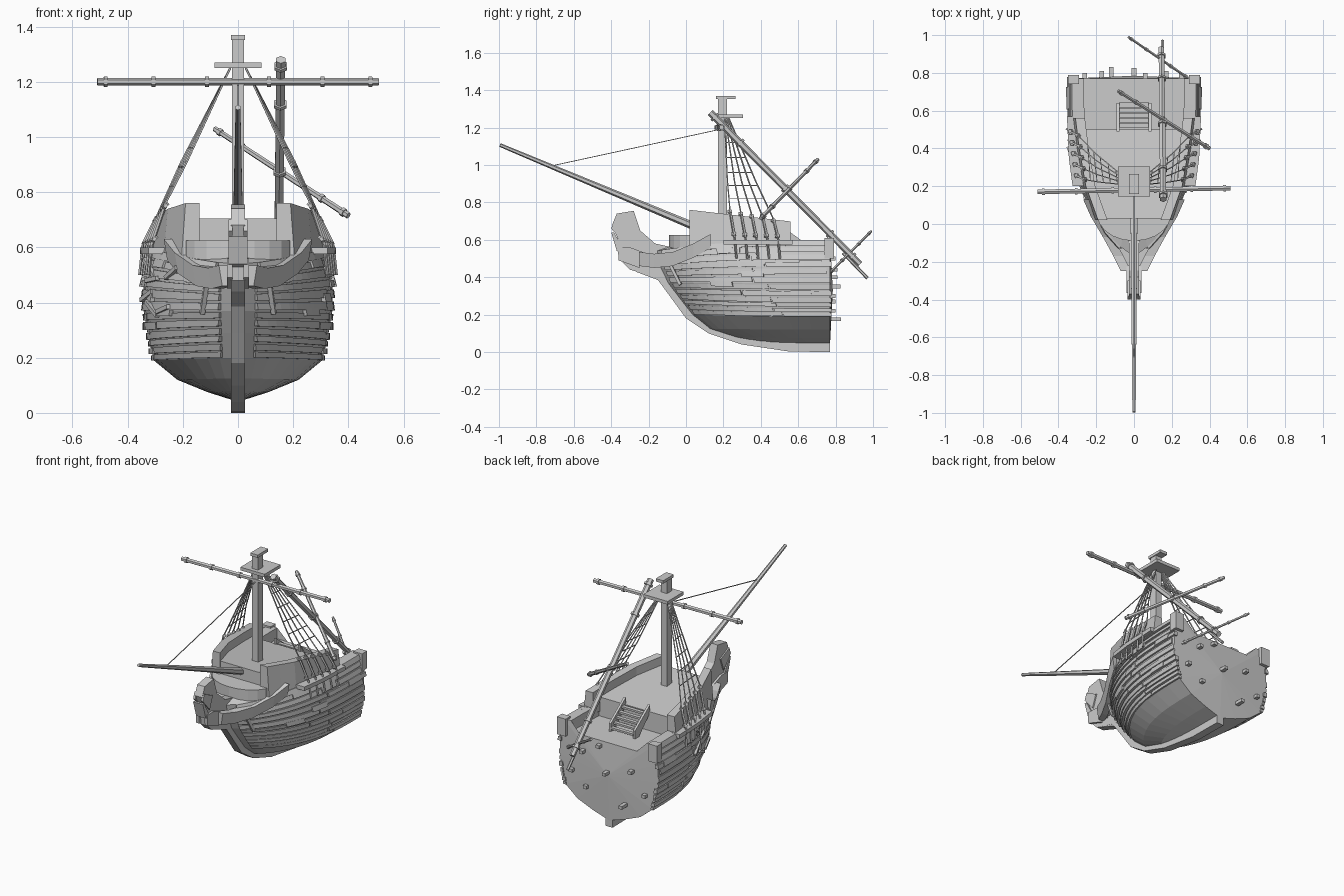
import bpy, bmesh, math, random
from mathutils import Vector

if "Cube" in bpy.data.objects:
    bpy.data.objects.remove(bpy.data.objects["Cube"])

random.seed(4)


def make(name, verts, faces, mirror=False):
    me = bpy.data.meshes.new(name)
    me.from_pydata([tuple(v) for v in verts], [], faces)
    bm = bmesh.new()
    bm.from_mesh(me)
    bmesh.ops.recalc_face_normals(bm, faces=bm.faces)
    bm.to_mesh(me)
    bm.free()
    ob = bpy.data.objects.new(name, me)
    bpy.context.collection.objects.link(ob)
    if mirror:
        ob.modifiers.new("mirror", "MIRROR")
    return ob


def loft(name, rings, mirror=False):
    """Skin a row of closed rings and cap both ends."""
    n = len(rings[0])
    faces = [(i*n + j, i*n + (j+1) % n, (i+1)*n + (j+1) % n, (i+1)*n + j)
             for i in range(len(rings)-1) for j in range(n)]
    faces += [tuple(range(n)), tuple(range((len(rings)-1)*n, len(rings)*n))]
    return make(name, [v for r in rings for v in r], faces, mirror)


def spar(name, a, b, r1, r2=None, sides=6, mirror=False):
    a, b = Vector(a), Vector(b)
    q = (b-a).to_track_quat('Z', 'Y')
    ang = [2*math.pi*(k+.5)/sides for k in range(sides)]
    return loft(name, [[p + q @ Vector((r*math.cos(t), r*math.sin(t), 0)) for t in ang]
                       for p, r in ((a, r1), (b, r2 or r1))], mirror)


def banded(name, a, b, r1, r2, at):
    """Spar with raised collars at the given fractions."""
    spar(name, a, b, r1, r2)
    a, b = Vector(a), Vector(b)
    d = (b-a).normalized()*.007
    for f in at:
        p = a.lerp(b, f)
        spar(name + "_collar", p-d, p+d, (r1+(r2-r1)*f)*1.4)


def box(name, x, y, z, mirror=False):
    return loft(name, [[(x[0], v, z[0]), (x[1], v, z[0]), (x[1], v, z[1]), (x[0], v, z[1])] for v in y], mirror)


def plate(name, yz, x0, x1, mirror=False):
    return loft(name, [[(x, y, z) for y, z in yz] for x in (x0, x1)], mirror)


def interp(pts, v):
    for (a, p), (b, q) in zip(pts, pts[1:]):
        if v <= b:
            return p + (q-p)*max(0, (v-a)/(b-a))
    return pts[-1][1]


# Hull lines: stern half-width, stern height, stem y, stem height
LINES = [(0, .04, .40, .045), (.11, .075, .25, .08), (.22, .12, .12, .125), (.305, .19, .03, .2),
         (.325, .27, -.04, .29), (.342, .37, -.10, .37), (.342, .48, -.14, .45), (.32, .6, -.16, .54),
         (.265, .6, -.10, .56), (.265, .53, -.10, .53), (0, .53, -.10, .53)]


def hull_pt(s, t):
    i = min(int(s), len(LINES)-2)
    xs, zs, yb, zb = [p + (q-p)*(s-i) for p, q in zip(LINES[i], LINES[i+1])]
    u = max(0, t)
    f = max(0, 1-u**3)**.8
    return Vector((xs*(.05+.95*f), .77+t*(yb-.77), zs+(zb-zs)*u**2.5))


# Hull shell with fan-shaped transom
T = [0, .15, .3, .42, .54, .65, .75, .84, .91, .96, 1]
N = len(LINES)
verts = [hull_pt(s, t) for t in T for s in range(N)] + [Vector((0, .785, .33))]
faces = [(i*N+j, i*N+j+1, (i+1)*N+j+1, (i+1)*N+j) for i in range(len(T)-1) for j in range(N-1)]
faces += [(j, j+1, len(verts)-1) for j in range(N-1)]
make("hull", verts, faces, True)


# Overlapping hull planks
def plank(s0, s1, t0, t1, off):
    rings = []
    for k in range(12):
        t = t0+(t1-t0)*k/11
        a, b = hull_pt(s0, t), hull_pt(s1, t)
        o = Vector((off, -off*t*t, 0))
        rings.append([a-o, a+o, b+o*.6, b-o])
    loft("hull_plank", rings, True)


s = 3.0
while s < 6.65:
    w = random.uniform(.2, .3)
    cut = random.uniform(.3, .6)
    off = random.uniform(.007, .014)
    plank(s, s+w, random.choice([-.01, 0, .02]), cut, off)
    plank(s+.02, s+w+.03, cut+.01, .97, random.uniform(.007, .013))
    s += w + random.uniform(.06, .13)
plank(6.75, 7, 0, .96, .014)

# Patch boards and loose boards on the hull
for s, t in ((4.3, .12), (5.3, .4), (6.2, .3), (5.8, .05), (4.8, .6), (6.5, .52)):
    plank(s, s+.3, t, t+.13, .017)
for k in range(6):
    p = hull_pt(random.uniform(4.6, 6.6), random.uniform(.45, .75))
    p.x = -p.x-.014
    d = Vector((.02, -.05, random.uniform(-.04, .04)))
    spar("loose_board", p-d, p+d, .011, sides=4)

# Keel and stem
outer = [(.77, 0), (.55, .003), (.3, .04), (.12, .1), (0, .18), (-.08, .29), (-.15, .385), (-.27, .43)]
inner = [(.77, .05), (.55, .055), (.32, .09), (.16, .15), (.05, .22), (-.02, .32), (-.09, .42), (-.24, .5)]
loft("keel", [[(-.025, a[0], a[1]), (.025, a[0], a[1]), (.025, b[0], b[1]), (-.025, b[0], b[1])]
              for a, b in zip(outer, inner)])

# Beak with curled head
plate("beak", [(-.03, .38), (-.155, .40), (-.3, .44), (-.34, .48), (-.35, .57), (-.395, .68), (-.37, .74),
               (-.28, .755), (-.245, .65), (-.165, .58), (-.03, .55)], -.026, .026)
plate("beak_cheek", [(-.25, .45), (-.36, .49), (-.365, .56), (-.30, .56), (-.22, .53)], .02, .04, True)
plate("beak_scroll", [(-.33, .58), (-.40, .66), (-.385, .70), (-.30, .66)], .02, .034, True)
plate("beak_foot", [(-.2, .46), (-.37, .54), (-.40, .64), (-.385, .64), (-.34, .56)], -.034, .034)

# Rails from hull to beak, head deck and rounded bow block
rail = [(.245, .13, .59), (.205, .04, .54), (.14, -.07, .495), (.085, -.17, .485), (.045, -.25, .495)]
loft("head_rail", [[(x-.03, y, z-.035), (x+.012, y, z-.035), (x+.024, y, z+.04), (x-.03, y, z+.04)]
                   for x, y, z in rail], True)
loft("head_deck", [[(-w, y, .47), (w, y, .47), (w, y, .5), (-w, y, .5)]
                   for y, w in ((.03, .18), (-.07, .12), (-.17, .07), (-.27, .03))])
arc = [(.195*math.cos(a), .05-.14*math.sin(a)) for a in [math.pi*k/10 for k in range(11)]]
loft("bow_block", [[(x, y, z) for x, y in arc] for z in (.47, .625)])
for x in (.08, .13):
    spar("head_knee", (x, -.03, .36), (x-.02, -.10, .5), .012, sides=4, mirror=True)

# Raised deck and its bulwarks
WIDTH = [(.02, .19), (.2, .255), (.4, .29), (.56, .31)]
top = lambda y: .76-.115*(y-.02)
loft("raised_deck", [[(-w, y, .5), (w, y, .5), (w, y, top(y)-.055), (-w, y, top(y)-.055)]
                     for y, w in [(y, interp(WIDTH, y)-.02) for y in (.03, .12, .2, .3, .4, .5)]])
loft("bulwark", [[(w-.05, y, .56), (w+.015, y, .56), (w, y, top(y)), (w-.05, y, top(y))]
                 for y, w in [(y, interp(WIDTH, y)) for y in (.02, .1, .2, .3, .4, .5, .56)]], True)
box("stern_post", (.29, .35), (.74, .79), (.5, .61), True)

# Ladder to the raised deck
plate("ladder_side", [(.49, .64), (.49, .69), (.64, .58), (.64, .53), (.6, .53)], .078, .092, True)
for k in range(5):
    y, z = .51+.027*k, .65-.023*k
    box("ladder_step", (-.08, .08), (y, y+.024), (z-.012, z))

# Pegs on the transom
for x, z, l in ((.0, .35, .825), (.17, .44, .81), (-.17, .40, .81), (.15, .22, .80), (-.12, .175, .83),
                (.25, .3, .80), (-.26, .27, .80), (.06, .5, .80)):
    box("transom_peg", (x-.012, x+.012), (.76, l), (z-.01, z+.01))

# Mast, platform and cap
box("mast", (-.021, .021), (.17, .22), (.6, 1.36))
box("mast_platform", (-.085, .085), (.145, .305), (1.25, 1.27))
box("mast_cap", (-.026, .026), (.16, .265), (1.352, 1.37))

# Yard, bowsprit, forestay and stowed spars
banded("yard", (-.51, .17, 1.2), (.51, .19, 1.2), .014, .014, (.03, .2, .39, .61, .8, .97))
spar("bowsprit", (0, -.995, 1.107), (0, .06, .665), .010, .021)
spar("forestay", (0, -.72, .995), (0, .18, 1.19), .003, sides=4)
banded("long_spar", (.155, .13, 1.28), (.145, .93, .47), .019, .017, (.03, .2, .5, .8, .95))
spar("long_spar_tip", (.15, .84, .53), (.15, .97, .395), .009)
banded("upper_short_spar", (-.085, .705, 1.03), (.4, .4, .715), .010, .012, (.04, .2, .5, .8, .96))
banded("lower_short_spar", (-.03, .99, .645), (.29, .77, .425), .007, .008, (.05, .3, .7, .95))

# Channels, shrouds, deadeyes and ratlines
loft("channel", [[(x-.06, y, .575), (x, y, .575), (x, y, .6), (x-.06, y, .6)]
                 for y, x in ((.2, .325), (.35, .345), (.57, .355))], True)
shrouds = []
for k in range(5):
    up = Vector((.028, .205+.006*k, 1.25))
    mid = Vector((.185+.005*k, .222+.038*k, .91))
    low = Vector((.262+.008*k, .235+.058*k, .76-.012*k))
    foot = low + Vector((.05, .025, -.15+.012*k))
    shrouds.append((up, mid, low))
    spar("shroud", up, mid, .004, sides=4, mirror=True)
    spar("shroud", mid, low, .004, sides=4, mirror=True)
    spar("deadeye_strap", low, foot, .007, sides=4, mirror=True)
    for c in (low, low.lerp(foot, .8)):
        spar("deadeye", c-Vector((.004, 0, .014)), c+Vector((.004, 0, -.006)), .014, mirror=True)
    plank_foot = Vector((foot.x+.012, foot.y+.01, .5))
    spar("chain_plate", foot, plank_foot, .006, sides=4, mirror=True)
for z in (.82, .89, .96, 1.04, 1.12):
    row = []
    for up, mid, low in shrouds:
        a, b = (up, mid) if z > mid.z else (mid, low)
        row.append(a.lerp(b, (a.z-z)/(a.z-b.z)))
    for a, b in zip(row, row[1:]):
        spar("ratline", a, b, .003, sides=4, mirror=True)
